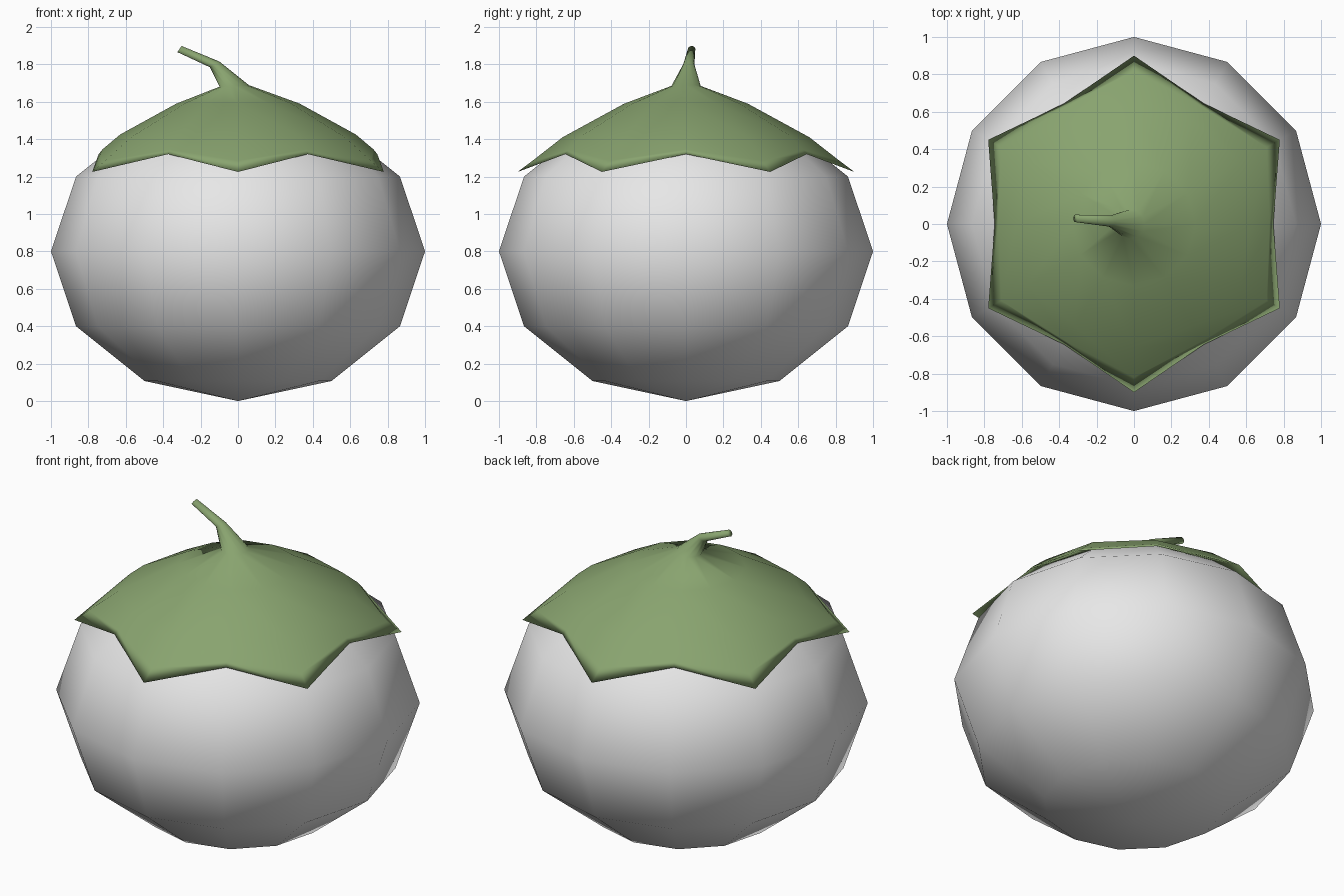
import bpy, bmesh, math
from mathutils import Vector

if "Cube" in bpy.data.objects:
    bpy.data.objects.remove(bpy.data.objects["Cube"])


def material(name, rgb):
    m = bpy.data.materials.new(name)
    m.diffuse_color = (*rgb, 1)
    m.use_nodes = True
    m.node_tree.nodes["Principled BSDF"].inputs["Base Color"].default_value = m.diffuse_color
    return m


def finish(bm, name, mat):
    me = bpy.data.meshes.new(name)
    bm.to_mesh(me)
    bm.free()
    for p in me.polygons:
        p.use_smooth = True
    me.materials.append(mat)
    ob = bpy.data.objects.new(name, me)
    bpy.context.collection.objects.link(ob)
    return ob


white = material("pale grey", (0.8, 0.8, 0.8))
green = material("leaf green", (0.25, 0.37, 0.16))

# Fruit body: squashed low-poly sphere
bm = bmesh.new()
bmesh.ops.create_uvsphere(bm, u_segments=12, v_segments=6, radius=1)
for v in bm.verts:
    v.co.z = 0.8 + 0.8 * v.co.z
finish(bm, "fruit_body", white)

# Leaf cap and stem: one loft of 12-sided rings from the stem end downwards
N = 12


def tilted(center, radius, slope):
    """Round stem ring, tilted about y by slope (radians)."""
    c = Vector(center)
    return [c + Vector((radius * math.cos(a) * math.cos(slope),
                        radius * math.sin(a),
                        radius * math.cos(a) * math.sin(slope)))
            for a in (math.tau * j / N for j in range(N))]


def scalloped(valley, tip):
    """Cap ring alternating between valley and tip (radius, height)."""
    out = []
    for j in range(N):
        r, z = tip if j % 2 else valley
        a = math.tau * j / N
        out.append(Vector((r * math.cos(a), r * math.sin(a), z)))
    return out


rings = [
    tilted((-0.313, 0.03, 1.882), 0.02, math.radians(55)),
    tilted((-0.125, 0.015, 1.800), 0.03, math.radians(30)),
    tilted((-0.02, 0.0, 1.685), 0.078, math.radians(3)),
    scalloped((0.33, 1.59), (0.33, 1.59)),
    scalloped((0.63, 1.425), (0.66, 1.41)),
    scalloped((0.725, 1.345), (0.82, 1.285)),
    scalloped((0.745, 1.32), (0.90, 1.225)),   # pointed rim
    scalloped((0.63, 1.39), (0.68, 1.35)),     # underside, tucked to the fruit
]
bm = bmesh.new()
loops = [[bm.verts.new(p) for p in ring] for ring in rings]
for a, b in zip(loops, loops[1:]):
    for j in range(N):
        k = (j + 1) % N
        bm.faces.new((a[j], b[j], b[k], a[k]))
bm.faces.new(loops[0])
finish(bm, "leaf_cap_and_stem", green)
